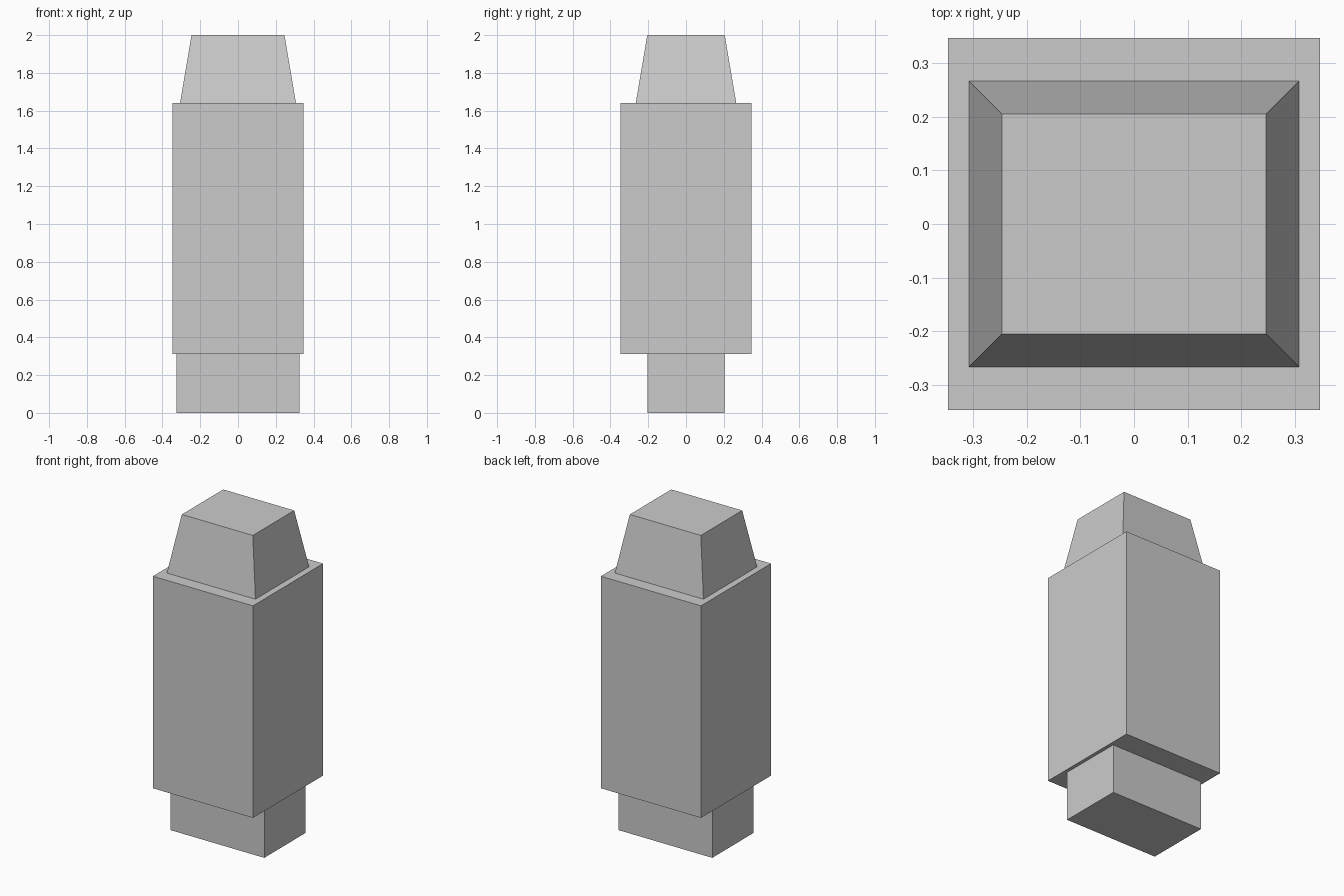
import bpy
import bmesh

if "Cube" in bpy.data.objects:
    bpy.data.objects.remove(bpy.data.objects["Cube"])


def block(name, bottom, top, z0, z1):
    """Closed box with given (x, y) half sizes at its bottom and top."""
    bm = bmesh.new()
    bmesh.ops.create_cube(bm, size=2.0)
    for v in bm.verts:
        hx, hy = top if v.co.z > 0 else bottom
        v.co = (v.co.x * hx, v.co.y * hy, z1 if v.co.z > 0 else z0)
    mesh = bpy.data.meshes.new(name)
    bm.to_mesh(mesh)
    bm.free()
    obj = bpy.data.objects.new(name, mesh)
    bpy.context.collection.objects.link(obj)
    return obj


# Narrow foot, square body and tapered cap, stacked
block("foot", (0.325, 0.204), (0.325, 0.204), 0.0, 0.311)
block("body", (0.347, 0.347), (0.347, 0.347), 0.311, 1.64)
block("tapered_cap", (0.307, 0.266), (0.246, 0.205), 1.64, 2.0)
